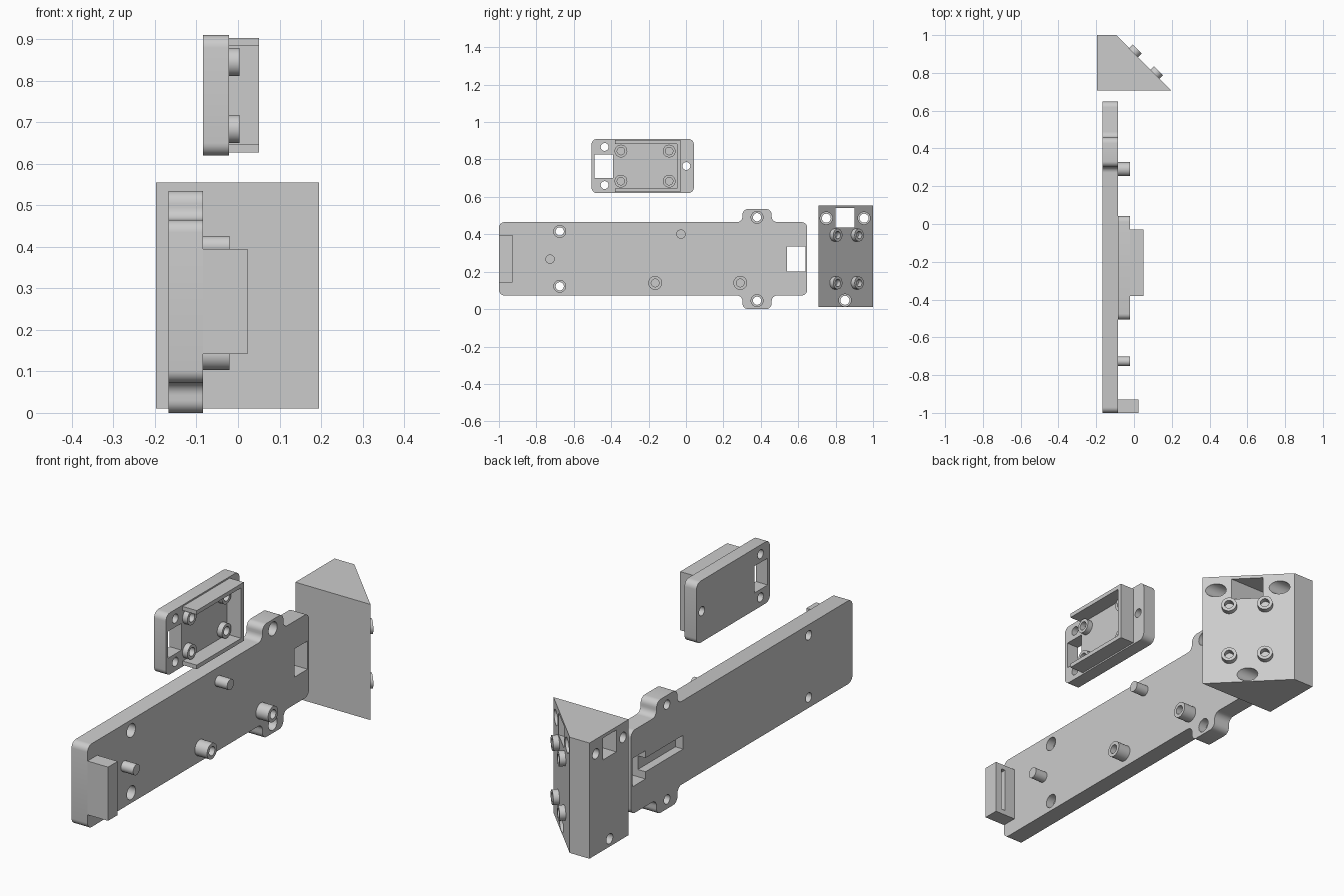
import bpy, bmesh, math
from mathutils import Vector

if "Cube" in bpy.data.objects:
    bpy.data.objects.remove(bpy.data.objects["Cube"])

grey = bpy.data.materials.new("plain grey")
grey.diffuse_color = (0.6, 0.6, 0.6, 1)
grey.use_nodes = True
grey.node_tree.nodes["Principled BSDF"].inputs["Base Color"].default_value = grey.diffuse_color


def finish(name, bm):
    bmesh.ops.recalc_face_normals(bm, faces=bm.faces[:])
    me = bpy.data.meshes.new(name)
    bm.to_mesh(me)
    bm.free()
    me.materials.append(grey)
    ob = bpy.data.objects.new(name, me)
    bpy.context.collection.objects.link(ob)
    return ob


def extrude(name, points, offset):
    """Solid from a flat outline pushed along an offset."""
    bm = bmesh.new()
    face = bm.faces.new([bm.verts.new(p) for p in points])
    new = bmesh.ops.extrude_face_region(bm, geom=[face])["geom"]
    verts = [v for v in new if isinstance(v, bmesh.types.BMVert)]
    bmesh.ops.translate(bm, verts=verts, vec=offset)
    return finish(name, bm)


def rounded(corners, r, steps=6):
    """Round every corner, convex or concave, of a right-angled outline."""
    out = []
    for i, c in enumerate(corners):
        c = Vector(c)
        u = (Vector(corners[i - 1]) - c).normalized()
        v = (Vector(corners[(i + 1) % len(corners)]) - c).normalized()
        centre = c + (u + v) * r
        for k in range(steps + 1):
            a = k / steps * math.pi / 2
            out.append(centre - v * r * math.cos(a) - u * r * math.sin(a))
    return out


def slab(name, outline, x0, x1):
    return extrude(name, [(x0, p[0], p[1]) for p in outline], (x1 - x0, 0, 0))


def rect(y0, y1, z0, z1):
    return [(y0, z0), (y1, z0), (y1, z1), (y0, z1)]


def box(name, x0, x1, y0, y1, z0, z1):
    return slab(name, rect(y0, y1, z0, z1), x0, x1)


def rod(name, start, axis, r, length, n=32):
    axis = Vector(axis).normalized()
    u = axis.cross(Vector((0, 0, 1)))
    v = axis.cross(u)
    pts = [Vector(start) + r * (u * math.cos(t) + v * math.sin(t))
           for t in (2 * math.pi * k / n for k in range(n))]
    return extrude(name, pts, axis * length)


def cut(ob, cutter):
    mod = ob.modifiers.new("cut", 'BOOLEAN')
    mod.operation = 'DIFFERENCE'
    mod.solver = 'EXACT'
    mod.object = cutter
    bpy.context.view_layer.objects.active = ob
    bpy.ops.object.modifier_apply(modifier=mod.name)
    bpy.data.objects.remove(cutter)


def hollow_boss(name, base, axis, r, hole, height):
    axis = Vector(axis).normalized()
    ob = rod(name, Vector(base) - axis * 0.004, axis, r, height + 0.004)
    cut(ob, rod("drill", Vector(base), axis, hole, height + 0.05))


def screw_hole(ob, y, z, x0, x_step, x1, r=0.022, head=0.032):
    """Through hole with a wider head recess on the +x side."""
    cut(ob, rod("drill", (x0 - 0.05, y, z), (1, 0, 0), r, x1 - x0 + 0.1))
    cut(ob, rod("drill", (x_step, y, z), (1, 0, 0), head, x1 - x_step + 0.05))


X = (1, 0, 0)

# Long base plate with two ears
B0, B1 = -0.167, -0.084
plate = slab("base_plate", rounded([
    (-1, .073), (.302, .073), (.302, 0), (.458, 0), (.458, .073), (.648, .073),
    (.648, .465), (.458, .465), (.458, .535), (.302, .535), (.302, .465), (-1, .465)],
    0.03), B0, B1)
for y, z in ((-.675, .415), (-.675, .122), (.38, .491), (.38, .045)):
    screw_hole(plate, y, z, B0, B1 - 0.04, B1)
cut(plate, box("cutter", B0 - .1, B1 + .1, .54, .638, .202, .335))
cut(plate, box("cutter", B0 - .1, B0 + .04, .26, .59, .236, .301))

# End block with an upright slot
block = box("end_block", B1 - .002, .023, -1, -.928, .142, .395)
cut(block, box("cutter", -.03, -.008, -.975, -.9, .165, .372))

# Locating pegs and hollow bosses on the base plate
for i, (y, z) in enumerate(((-.727, .267), (-.027, .401))):
    rod(f"peg_{i}", (B1 - .004, y, z), X, .025, .068)
for i, y in enumerate((-.165, .29)):
    hollow_boss(f"base_boss_{i}", (B1, y, .14), X, .037, .021, .064)

# Cover plate
C0, C1 = -.084, -.022
cover = slab("cover_plate", rounded(rect(-.505, .042, .62, .91), 0.03), C0, C1)
for y, z in ((-.435, .867), (-.435, .663), (.002, .765)):
    cut(cover, rod("drill", (C0 - .05, y, z), X, .021, .2))
cut(cover, box("cutter", C0 - .1, C1 + .1, -.488, -.39, .701, .827))

# U-shaped wall on the cover, open towards the front
slab("cover_wall", [(-.38, .627), (-.03, .627), (-.03, .903), (-.38, .903),
                    (-.38, .884), (-.049, .884), (-.049, .646), (-.38, .646)],
     C1 - .002, .051)
for i, y in enumerate((-.348, -.09)):
    for j, z in enumerate((.684, .845)):
        hollow_boss(f"cover_boss_{i}_{j}", (C1, y, z), X, .034, .02, .026)

# Wedge bracket
W0 = -.197
wedge = extrude("wedge_bracket", [(W0, .708, .01), (.195, .708, .01),
                                  (-.094, 1, .01), (W0, 1, .01)], (0, 0, .545))
for y, z in ((.75, .486), (.952, .486), (.85, .047)):
    screw_hole(wedge, y, z, W0, W0 + .06, .3, .024, .033)
cut(wedge, box("cutter", W0 - .1, .4, .80, .90, .437, .54))

# Bosses on the slanted face
slope = Vector((.292, .289, 0))
for i, y in enumerate((.793, .907)):
    x = .195 - (y - .708) * .289 / .292
    for j, z in enumerate((.14, .396)):
        hollow_boss(f"wedge_boss_{i}_{j}", (x, y, z), slope, .034, .02, .027)

# Smooth round walls, keep edges sharp
bpy.ops.object.select_all(action='SELECT')
bpy.context.view_layer.objects.active = plate
bpy.ops.object.shade_smooth_by_angle(angle=math.radians(30))
